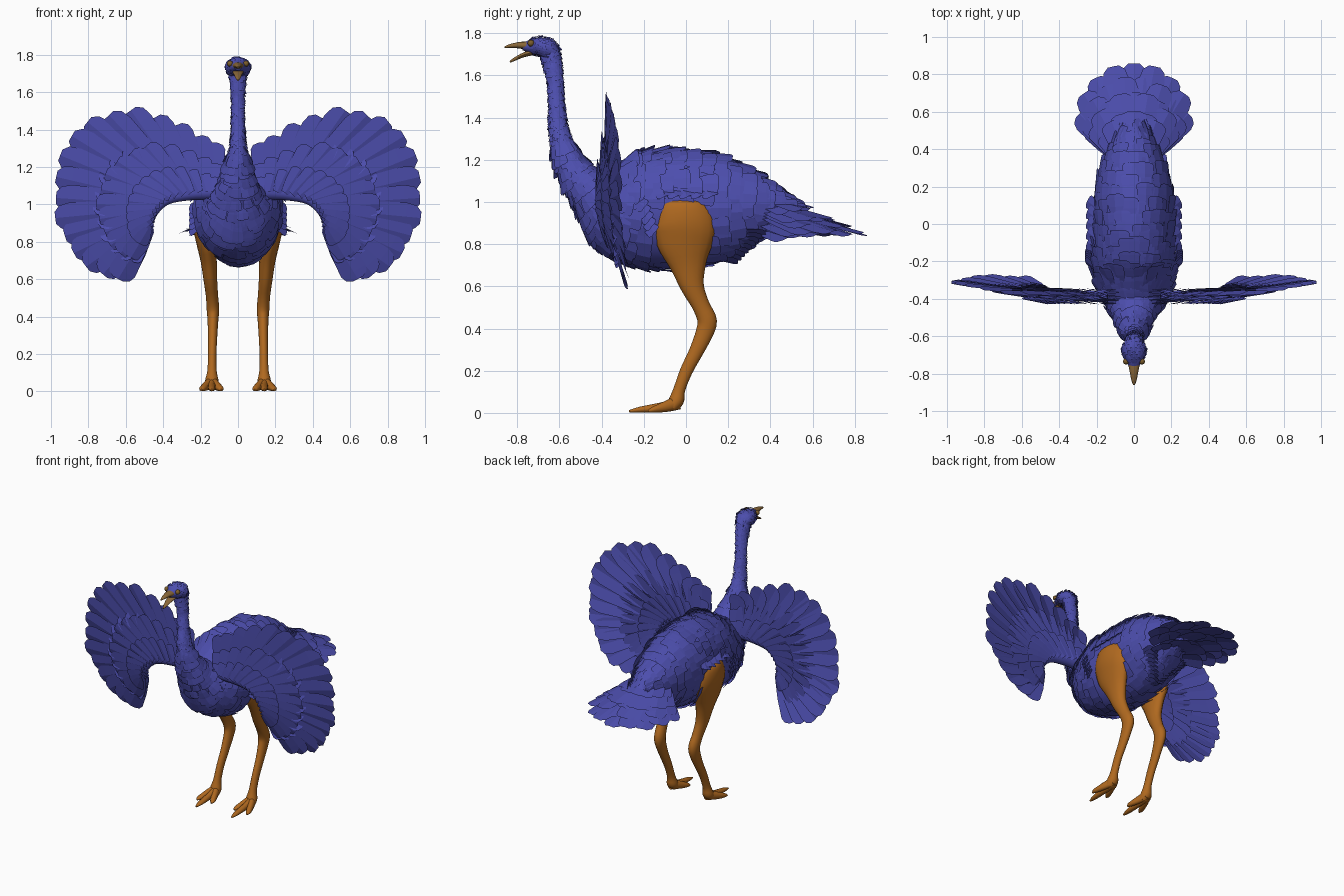
import bpy, bmesh, math, random
from mathutils import Vector as V

random.seed(4)
cube = bpy.data.objects.get("Cube")
if cube:
    bpy.data.objects.remove(cube)


def material(name, rgb):
    m = bpy.data.materials.new(name)
    m.use_nodes = True
    m.diffuse_color = (*rgb, 1)
    m.node_tree.nodes["Principled BSDF"].inputs["Base Color"].default_value = (*rgb, 1)
    return m


PLUMAGE = material("violet_plumage", (0.073, 0.076, 0.42))
SKIN = material("orange_skin", (0.43, 0.14, 0.014))
HORN = material("brown_horn", (0.25, 0.135, 0.04))
EYE = material("amber_eye", (0.2, 0.11, 0.025))


def finish(name, bm, mat, smooth=False, mirror=False):
    me = bpy.data.meshes.new(name)
    bm.to_mesh(me)
    bm.free()
    ob = bpy.data.objects.new(name, me)
    bpy.context.collection.objects.link(ob)
    me.materials.append(mat)
    if smooth:
        bpy.context.view_layer.objects.active = ob
        ob.select_set(True)
        bpy.ops.object.shade_smooth_by_angle(angle=math.radians(50))
        ob.select_set(False)
    if mirror:
        ob.modifiers.new("mirror", "MIRROR").use_mirror_merge = False
    return ob


def sample(rows, t):
    """Smoothly interpolate rows of numbers, t from 0 to 1."""
    n = len(rows) - 1
    f = max(0, min(t, 1)) * n
    i = min(int(f), n - 1)
    u = f - i
    a, b, c, d = (rows[max(0, min(k, n))] for k in (i - 1, i, i + 1, i + 2))
    return [q + 0.5 * u * (r - p + u * (2 * p - 5 * q + 4 * r - s + u * (3 * (q - r) + s - p)))
            for p, q, r, s in zip(a, b, c, d)]


def frame(rows, t, side):
    """Centre, tangent, side and up axes of a tube given as (x, y, z, width, height)."""
    row = sample(rows, t)
    tan = (V(sample(rows, t + 0.01)[:3]) - V(sample(rows, t - 0.01)[:3])).normalized()
    up = tan.cross(side).normalized()
    return V(row[:3]), tan, up, max(row[3], 0.002), max(row[4], 0.002)


def tube(bm, rows, steps=24, sides=16, side=V((1, 0, 0))):
    rings = []
    for i in range(steps + 1):
        c, tan, up, w, h = frame(rows, i / steps, side)
        rings.append([bm.verts.new(c + side * w * math.sin(a) + up * h * math.cos(a))
                      for a in (math.tau * k / sides for k in range(sides))])
    for r, s in zip(rings, rings[1:]):
        for k in range(sides):
            j = (k + 1) % sides
            bm.faces.new((r[k], r[j], s[j], s[k]))
    bm.faces.new(rings[0])
    bm.faces.new(rings[-1])
    bmesh.ops.recalc_face_normals(bm, faces=bm.faces)


# Feather outline as (distance along, half width)
FEATHER = [(0, 0.25), (0.45, 0.43), (0.85, 0.5), (0.95, 0.42), (1, 0.22)]


def feather(bm, base, along, normal, length, width, bend=0.0):
    """A thin vane with a raised shaft line; normal faces outward."""
    along = along.normalized()
    across = along.cross(normal).normalized()
    normal = across.cross(along)
    rows = []
    for u, w in FEATHER:
        mid = base + along * length * u - normal * bend * length * u * u
        edge = across * w * width
        dip = normal * 0.14 * w * width
        rows.append([bm.verts.new(p) for p in (mid - edge - dip, mid, mid + edge - dip)])
    for r, s in zip(rows, rows[1:]):
        for k in (0, 1):
            bm.faces.new((r[k], r[k + 1], s[k + 1], s[k]))


def cover(bm, rows, count, around, length, width, lift, skip=None, start=0.02, end=0.97):
    """Overlapping feathers in staggered rings over a tube."""
    X = V((1, 0, 0))
    reach = 0.8 * length / (V(rows[-1][:3]) - V(rows[0][:3])).length
    for i in range(count):
        t = start + (end - start) * i / (count - 1)
        c, tan, up, w, h = frame(rows, t, X)
        q = frame(rows, t + reach, X)
        for k in range(around):
            a = math.tau * (k + 0.5 * (i % 2) + random.uniform(-0.2, 0.2)) / around
            p = c + X * w * math.sin(a) + up * h * math.cos(a)
            n = (X * math.sin(a) / w + up * math.cos(a) / h).normalized()
            ahead = q[0] + X * q[3] * math.sin(a) + q[2] * q[4] * math.cos(a) - p
            ahead = ahead.normalized() if ahead.length > 0.001 else tan
            size = random.uniform(0.8, 1.2)
            if skip and skip(p + ahead * length * size):
                continue
            feather(bm, p + n * 0.003, ahead + n * lift * random.uniform(0.6, 1.4), n,
                    length * size, width * size, 0.08)


# Body
BODY = [(0, -0.50, 1.05, 0.07, 0.06), (0, -0.42, 1.01, 0.15, 0.16), (0, -0.32, 0.975, 0.2, 0.24),
        (0, -0.18, 0.963, 0.217, 0.272), (0, 0, 0.968, 0.217, 0.277), (0, 0.18, 0.97, 0.202, 0.24),
        (0, 0.33, 0.975, 0.152, 0.16), (0, 0.44, 0.97, 0.1, 0.078), (0, 0.54, 0.94, 0.05, 0.025)]
bm = bmesh.new()
tube(bm, BODY, 28, 24)
finish("body", bm, PLUMAGE, True)


def over_thigh(p):
    return abs(p.x) > 0.1 and abs(p.y) < 0.15 and 0.6 < p.z < 0.99 + 0.03 * math.sin(p.y * 70)


bm = bmesh.new()
cover(bm, BODY, 20, 20, 0.11, 0.1, 0.23, over_thigh, 0.04, 0.88)
for s in (-1, 1):
    # Long loose feathers under the rump
    for i in range(9):
        feather(bm, V((s * (0.015 + 0.015 * i), 0.08 + 0.016 * i, 0.745 + 0.014 * i)),
                V((s * 0.05, 1, -0.2 + 0.02 * i)), V((s * 0.4, 0, -1)), 0.17, 0.08)
    # Tufts in front of and above the thighs
    for i in range(5):
        feather(bm, V((s * 0.19, -0.25 + 0.012 * i, 1.02 - 0.03 * i)),
                V((s * 0.8, 0.6, -0.5)), V((s, -0.4, 0.3)), 0.1, 0.07)
        feather(bm, V((s * 0.205, -0.13 + 0.055 * i, 1.06)),
                V((s * 0.7, 0.5, -0.5)), V((s, 0, 1)), 0.065, 0.08)
finish("body_feathers", bm, PLUMAGE)

# Tail fan in layers, drooping towards the sides
bm = bmesh.new()
for count, spread, scale, lift in ((9, 43, 1.0, 0), (8, 40, 0.86, 0.015), (9, 38, 0.7, 0.035),
                                   (7, 30, 0.5, 0.06), (8, 43, 0.75, -0.04), (7, 38, 0.5, -0.08)):
    for i in range(count):
        f = 2 * i / (count - 1) - 1
        a = math.radians(spread) * f
        base = V((0.07 * f, 0.35, 0.99 + lift - 0.04 * f * f))
        d = V((math.sin(a), math.cos(a), -0.29 - 0.5 * lift + 0.03 * (i % 2)))
        feather(bm, base, d, V((0.45 * f, 0.2, 1)), (0.53 - 0.19 * f * f) * scale, 0.14)
finish("tail_feathers", bm, PLUMAGE)

# Neck and head
NECK = [(0, -0.65, 1.73, 0.05, 0.045), (0, -0.635, 1.66, 0.034, 0.037), (0, -0.62, 1.57, 0.027, 0.03),
        (0, -0.612, 1.45, 0.028, 0.031), (0, -0.602, 1.33, 0.036, 0.042),
        (0, -0.565, 1.21, 0.06, 0.058), (0, -0.5, 1.1, 0.095, 0.085), (0, -0.4, 1.0, 0.155, 0.14)]
HEAD = [(0, -0.775, 1.735, 0.02, 0.016), (0, -0.735, 1.737, 0.042, 0.034), (0, -0.69, 1.737, 0.06, 0.044),
        (0, -0.65, 1.725, 0.057, 0.046), (0, -0.615, 1.7, 0.025, 0.025)]
for name, rows in (("neck", NECK), ("head", HEAD)):
    bm = bmesh.new()
    tube(bm, rows, 24, 16)
    finish(name, bm, PLUMAGE, True)
bm = bmesh.new()
cover(bm, NECK, 50, 14, 0.028, 0.02, 0.45, None, 0.04, 0.66)
cover(bm, NECK, 9, 14, 0.075, 0.07, 0.35, None, 0.62, 0.95)
cover(bm, HEAD, 11, 15, 0.024, 0.02, 0.35, None, 0.2, 0.95)
finish("neck_feathers", bm, PLUMAGE)

# Open beak
for name, rows in (
        ("upper_beak", [(0, -0.72, 1.738, 0.037, 0.024), (0, -0.785, 1.743, 0.024, 0.016),
                        (0, -0.835, 1.739, 0.014, 0.009), (0, -0.86, 1.733, 0.005, 0.004)]),
        ("lower_beak", [(0, -0.71, 1.715, 0.034, 0.016), (0, -0.77, 1.697, 0.023, 0.011),
                        (0, -0.81, 1.678, 0.014, 0.008), (0, -0.835, 1.664, 0.005, 0.004)])):
    bm = bmesh.new()
    tube(bm, rows, 10, 12)
    finish(name, bm, HORN, True)

# Eyes
bm = bmesh.new()
bmesh.ops.create_uvsphere(bm, u_segments=12, v_segments=8, radius=0.016)
bmesh.ops.translate(bm, verts=bm.verts, vec=(0.043, -0.735, 1.753))
finish("eyes", bm, EYE, True, True)

# Legs with three forward toes
LEG = [(0.16, -0.03, 1.03, 0.03, 0.06), (0.17, -0.03, 0.99, 0.066, 0.115), (0.174, -0.008, 0.9, 0.072, 0.15),
       (0.17, -0.003, 0.8, 0.055, 0.133), (0.157, 0.01, 0.7, 0.044, 0.087), (0.148, 0.03, 0.6, 0.037, 0.056),
       (0.139, 0.07, 0.51, 0.033, 0.042), (0.134, 0.1, 0.44, 0.034, 0.046), (0.134, 0.088, 0.38, 0.029, 0.042),
       (0.136, 0.048, 0.29, 0.025, 0.034), (0.138, 0.002, 0.2, 0.023, 0.03), (0.139, -0.032, 0.11, 0.025, 0.028),
       (0.14, -0.045, 0.06, 0.036, 0.036), (0.14, -0.065, 0.026, 0.036, 0.026)]
bm = bmesh.new()
tube(bm, LEG, 44, 18)
finish("legs", bm, SKIN, True, True)
bm = bmesh.new()
for dx, tip in ((0, -0.27), (-0.05, -0.17), (0.055, -0.18)):
    tube(bm, [(0.14, -0.035, 0.05, 0.027, 0.034), (0.14 + dx * 0.55, -0.1, 0.029, 0.022, 0.025),
              (0.14 + dx * 0.9, 0.7 * tip - 0.03, 0.015, 0.018, 0.014),
              (0.14 + dx, tip, 0.008, 0.006, 0.005)], 12, 12)
finish("toes", bm, SKIN, True, True)

# Spread wings: an arm with layered feathers running to a rounded outline
ARM = [(0.14, 1.07), (0.26, 1.06), (0.38, 1.03), (0.45, 0.96), (0.48, 0.87)]
TIPS = [(0.145, 1.33), (0.26, 1.385), (0.41, 1.455), (0.57, 1.495), (0.73, 1.465), (0.86, 1.39),
        (0.95, 1.26), (0.99, 1.11), (0.98, 0.96), (0.93, 0.83), (0.86, 0.71), (0.76, 0.63), (0.64, 0.6)]


def wing_point(p, off):
    x, z = p
    return V((x, -0.386 + off + 0.2 * max(0, x - 0.7) + 0.25 * max(0, 0.95 - z), z))


bm = bmesh.new()
tube(bm, [(*wing_point(p, 0), 0.035 - 0.005 * i, 0.045 - 0.007 * i) for i, p in enumerate(ARM)],
     16, 10, V((0, 1, 0)))
finish("wing_arms", bm, PLUMAGE, True, True)
bm = bmesh.new()
for count, scale, off, width, face in ((17, 1, 0, 0.15, -1), (15, 0.58, -0.025, 0.125, -1),
                                       (14, 0.3, -0.042, 0.09, -1), (15, 0.62, 0.025, 0.125, 1),
                                       (14, 0.32, 0.04, 0.09, 1)):
    for i in range(count):
        s = i / (count - 1)
        base = wing_point(sample(ARM, s), off)
        tip = wing_point(sample(TIPS, s), off * 0.4)
        d = (tip - base) * scale * random.uniform(0.97, 1.02)
        twist = V((d.z, 0, -d.x)).normalized() * 0.2
        feather(bm, base, d, V((0, face, 0)) + twist, d.length, width, 0.02)
finish("wing_feathers", bm, PLUMAGE, False, True)
